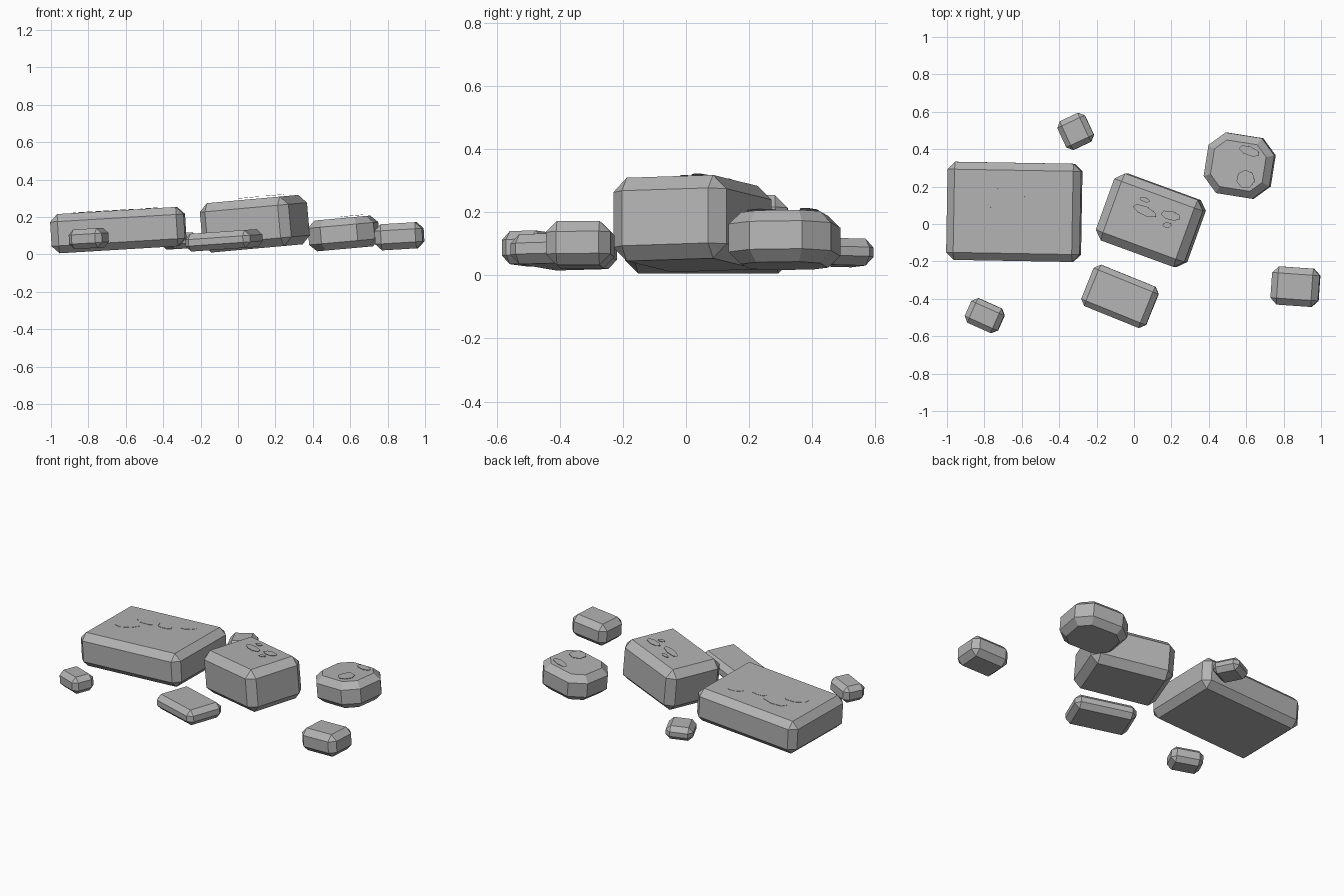
import bpy, bmesh, math
from mathutils import Matrix, Vector

if "Cube" in bpy.data.objects:
    bpy.data.objects.remove(bpy.data.objects["Cube"], do_unlink=True)

# One stone grey for everything
grey = bpy.data.materials.new("stone_grey")
grey.use_nodes = True
tone = (0.45, 0.45, 0.45, 1)
grey.diffuse_color = tone
shader = next(n for n in grey.node_tree.nodes if n.type == 'BSDF_PRINCIPLED')
shader.inputs["Base Color"].default_value = tone
shader.inputs["Roughness"].default_value = 0.9


def add_object(name, bm):
    bmesh.ops.recalc_face_normals(bm, faces=bm.faces)
    mesh = bpy.data.meshes.new(name)
    bm.to_mesh(mesh)
    bm.free()
    mesh.materials.append(grey)
    obj = bpy.data.objects.new(name, mesh)
    bpy.context.collection.objects.link(obj)
    return obj


def stone(name, centre, size, yaw, rise, bevel, corner_cut=0):
    """Chamfered block, turned by yaw and rising gently towards +x."""
    frame = (Matrix.Translation(centre) @ Matrix.Rotation(-math.atan(rise), 4, 'Y')
             @ Matrix.Rotation(math.radians(yaw), 4, 'Z'))
    bm = bmesh.new()
    bmesh.ops.create_cube(bm, size=1)
    bmesh.ops.scale(bm, vec=size, verts=bm.verts)
    edges = bm.edges[:]
    if corner_cut:
        # Wide upright corners first, then the rims
        upright = [e for e in bm.edges
                   if abs(e.verts[0].co.z - e.verts[1].co.z) > 0.01]
        bmesh.ops.bevel(bm, geom=upright, offset=corner_cut, segments=1,
                        affect='EDGES', profile=0.5)
        edges = [e for e in bm.edges
                 if abs(e.verts[0].co.z - e.verts[1].co.z) < 0.01]
    bmesh.ops.bevel(bm, geom=edges, offset=bevel, segments=1,
                    affect='EDGES', profile=0.5)
    bm.transform(frame)
    add_object(name, bm)
    return frame, Vector(centre), yaw, size[2] / 2


def chips(name, base, marks, gap):
    """Thin leaf-shaped flakes lying on the top of a stone."""
    frame, centre, yaw, top = base
    unturn = Matrix.Rotation(-math.radians(yaw), 3, 'Z')
    bm = bmesh.new()
    for x, y, length, width, angle in marks:
        spot = unturn @ Vector((x - centre.x, y - centre.y, 0))
        spot.z = top + gap
        place = (frame @ Matrix.Translation(spot)
                 @ Matrix.Rotation(math.radians(angle - yaw), 4, 'Z')
                 @ Matrix.Diagonal((length / 2, width / 2, 0.002, 1)))
        bmesh.ops.create_cone(bm, cap_ends=True, segments=7, radius1=1,
                              radius2=1, depth=1, matrix=place)
    add_object(name, bm)


# Large stones
slab = stone("wide_slab", (-0.64, 0.065, 0.13), (0.715, 0.525, 0.21), -1, 0.06, 0.04)
block = stone("tall_block", (0.09, 0.02, 0.164), (0.506, 0.381, 0.265), -20, 0.09, 0.045)
back = stone("cut_corner_stone", (0.565, 0.312, 0.112), (0.357, 0.328, 0.165), -9, 0.09,
             0.038, 0.08)

# Small stones
stone("flat_front_stone", (-0.075, -0.387, 0.075), (0.374, 0.238, 0.095), -22, 0.07, 0.03)
stone("right_stone", (0.863, -0.335, 0.097), (0.255, 0.205, 0.14), -4, 0.06, 0.035)
stone("front_pebble", (-0.798, -0.49, 0.085), (0.193, 0.144, 0.105), -24, 0.06, 0.028)
stone("back_pebble", (-0.312, 0.495, 0.072), (0.162, 0.17, 0.085), 25, 0.06, 0.028)

# Surface flakes
chips("slab_flakes", slab, [(-0.73, 0.15, 0.17, 0.08, -5), (-0.81, 0.05, 0.15, 0.08, 20),
                            (-0.6, 0.13, 0.1, 0.04, 0), (-0.47, 0.18, 0.1, 0.04, 20)], 0.002)
chips("block_flakes", block, [(0.07, 0.07, 0.14, 0.05, -25), (0.21, 0.045, 0.11, 0.05, -15),
                              (0.07, 0.13, 0.06, 0.025, -20), (0.19, -0.005, 0.05, 0.03, 0)],
      0.01)
chips("cut_corner_flakes", back, [(0.625, 0.39, 0.12, 0.05, -20),
                                  (0.605, 0.24, 0.1, 0.1, 0)], 0.008)
